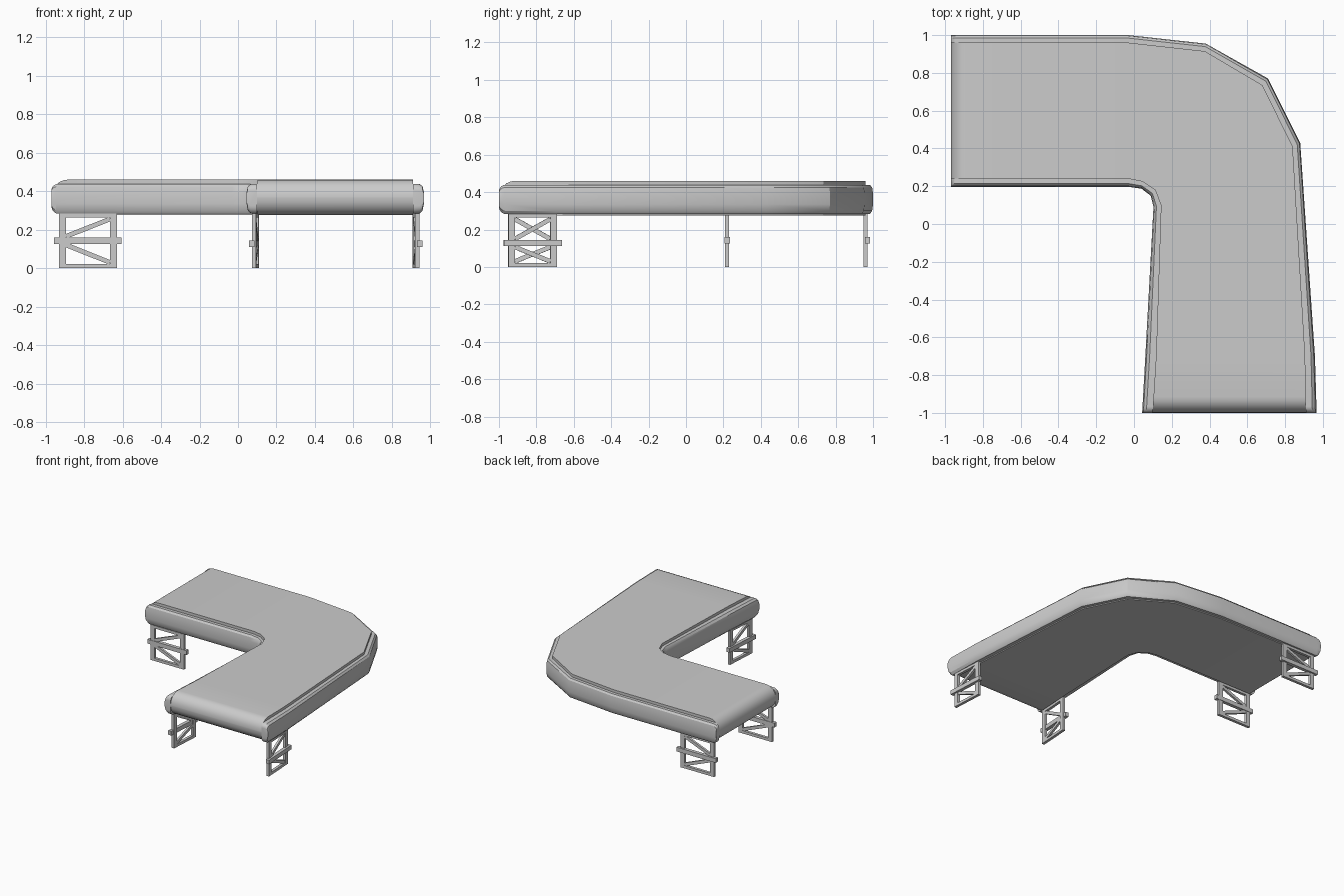
import bpy, bmesh, math
from mathutils import Vector, Matrix

if "Cube" in bpy.data.objects:
    bpy.data.objects.remove(bpy.data.objects["Cube"])

# Plan outlines of the L-shaped conveyor, paired station by station
OUTER = [(-.97, 1), (-.03, 1), (.38, .955), (.71, .77), (.88, .43), (.958, -.7), (.967, -1)]
BELT_OUT = [(-.97, .96), (-.03, .96), (.375, .915), (.68, .735), (.84, .41), (.906, -.7), (.91, -1)]
BELT_IN = [(-.97, .24), (-.03, .24), (.045, .225), (.112, .18), (.143, .1), (.117, -.7), (.098, -1)]
INNER = [(-.97, .197), (-.03, .197), (.04, .187), (.088, .15), (.103, .09), (.06, -.7), (.043, -1)]
ZC = .368


def finish(name, bm, angle=30):
    bmesh.ops.recalc_face_normals(bm, faces=bm.faces)
    me = bpy.data.meshes.new(name)
    bm.to_mesh(me)
    bm.free()
    ob = bpy.data.objects.new(name, me)
    bpy.context.collection.objects.link(ob)
    if angle:
        bpy.context.view_layer.objects.active = ob
        ob.select_set(True)
        bpy.ops.object.shade_smooth_by_angle(angle=math.radians(angle))
        ob.select_set(False)
    return ob


def loft(name, side_a, side_b, profile, radius, min_s):
    """Skin a section (t across, z about ZC) between two paths, with rounded ends."""
    A = [Vector(p) for p in side_a]
    B = [Vector(p) for p in side_b]

    def end(i, j):
        out = []
        for k in range(7):
            th = math.pi / 2 * k / 6
            d = radius * (1 - math.cos(th))
            s = min_s + (1 - min_s) * math.sin(th)
            out.append((A[i] + (A[j] - A[i]).normalized() * d,
                        B[i] + (B[j] - B[i]).normalized() * d, s))
        return out

    stations = end(0, 1) + [(a, b, 1) for a, b in zip(A[1:-1], B[1:-1])] + end(-1, -2)[::-1]
    bm = bmesh.new()
    rings = []
    for a, b, s in stations:
        rings.append([bm.verts.new((*a.lerp(b, t), ZC + (z - ZC) * s)) for t, z in profile])
    n = len(profile)
    for r, q in zip(rings, rings[1:]):
        for i in range(n):
            bm.faces.new((r[i], r[(i + 1) % n], q[(i + 1) % n], q[i]))
    bm.faces.new(rings[0])
    bm.faces.new(rings[-1])
    return finish(name, bm)


# Belt with rolled ends
loft("belt", BELT_IN, BELT_OUT, [(0, .276), (1, .276), (1, .46), (0, .46)], .085, .03)

# Rounded side rails
RAIL = [(0, .283), (.6, .283), (.88, .3), (1, .335), (1, .395), (.88, .425), (.6, .438), (0, .438)]
loft("outer_rail", BELT_OUT, OUTER, RAIL, .035, .5)
loft("inner_rail", BELT_IN, INNER, RAIL, .035, .5)


def bar(bm, frame, p, q, height, thick, offset=0):
    """Rectangular bar from p to q in the leg plane."""
    p, q = Vector((p[0], offset, p[1])), Vector((q[0], offset, q[1]))
    d = q - p
    m = (frame @ Matrix.Translation((p + q) / 2)
         @ Matrix.Rotation(-math.atan2(d.z, d.x), 4, 'Y')
         @ Matrix.Diagonal((d.length, thick, height, 1)))
    bmesh.ops.create_cube(bm, size=1, matrix=m)


def leg(name, start, stop, mid, shift, flip):
    """Truss leg: square frame, middle rail and two diagonals."""
    a, b = Vector((*start, 0)), Vector((*stop, 0))
    L = (b - a).length
    ang = math.atan2(b.y - a.y, b.x - a.x)
    frame = Matrix.Translation(a) @ Matrix.Rotation(ang, 4, 'Z')
    bm = bmesh.new()
    w, th, top = .036, .022, .285
    for x in (w / 2, L - w / 2):
        bar(bm, frame, (x, 0), (x, top), w, th)
    for z in (.011, top - .011):
        bar(bm, frame, (w, z), (L - w, z), .022, th)
    bar(bm, frame, (-.025, mid), (L + .025, mid), .034, .028, shift)
    near, far = (L - w, w) if flip else (w, L - w)
    bar(bm, frame, (near, mid + .022), (far, top - .03), .024, th * .8)
    bar(bm, frame, (near, mid - .022), (far, .03), .024, th * .8)
    finish(name, bm, 0)


leg("left_arm_inner_leg", (-.93, .22), (-.63, .22), .143, 0, False)
leg("left_arm_outer_leg", (-.93, .96), (-.63, .96), .143, .01, False)
leg("front_arm_inner_leg", (.083, -.95), (.099, -.69), .128, .01, True)
leg("front_arm_outer_leg", (.932, -.95), (.918, -.69), .128, -.012, False)
